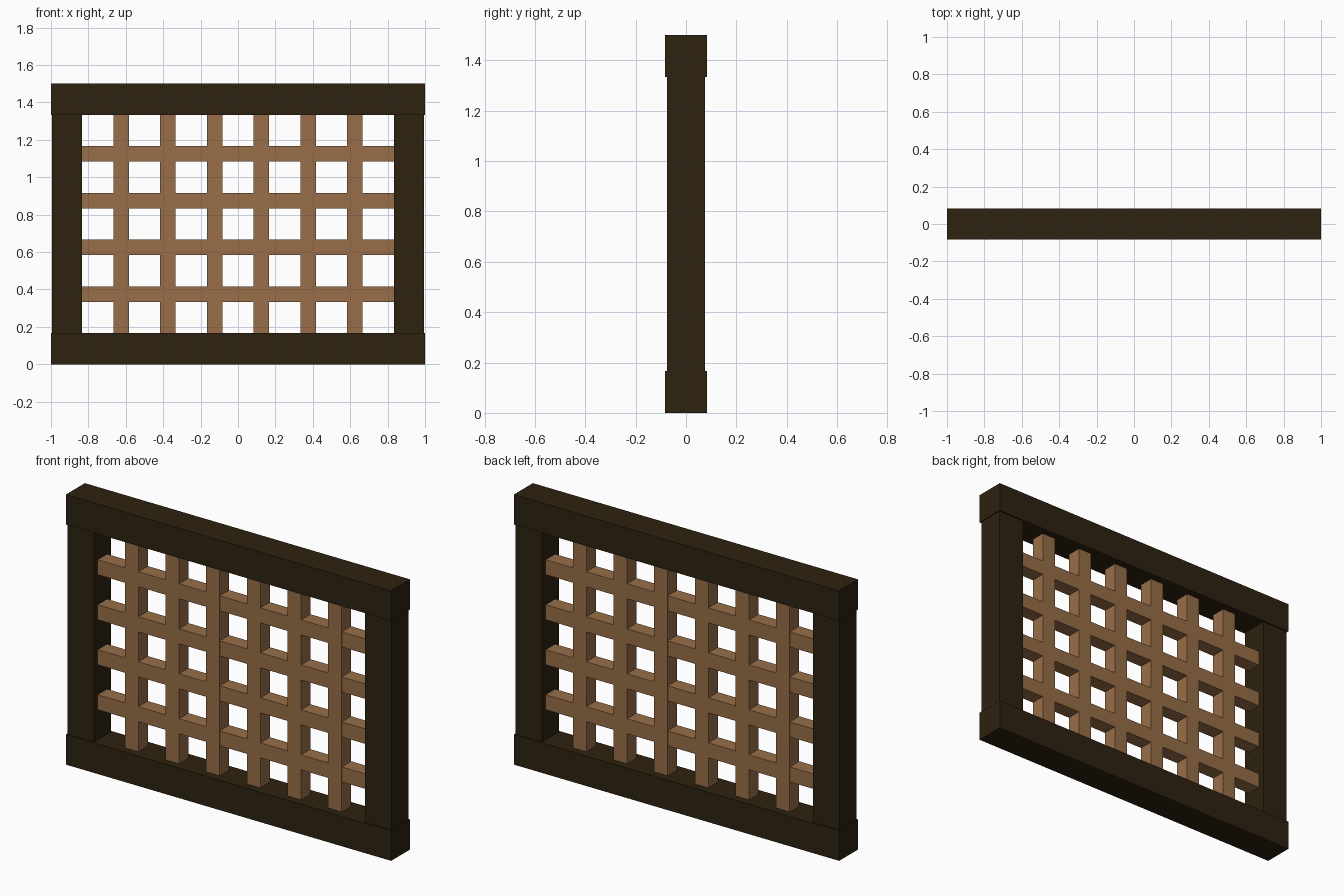
import bpy

if "Cube" in bpy.data.objects:
    bpy.data.objects.remove(bpy.data.objects["Cube"])


def material(name, rgb):
    m = bpy.data.materials.new(name)
    m.diffuse_color = (*rgb, 1.0)
    m.use_nodes = True
    m.node_tree.nodes["Principled BSDF"].inputs["Base Color"].default_value = m.diffuse_color
    return m


DARK = material("dark_wood", (0.027, 0.016, 0.0050))
LIGHT = material("light_wood", (0.314, 0.156, 0.065))


def box(name, center, size, mat):
    bpy.ops.mesh.primitive_cube_add(size=1, location=center)
    ob = bpy.context.object
    ob.name = name
    ob.scale = size
    bpy.ops.object.transform_apply(location=False, rotation=False, scale=True)
    ob.data.materials.append(mat)
    return ob


HEIGHT, BEAM = 1.5, 1 / 6      # overall height, frame beam thickness
BAR = BEAM / 2                 # lattice bar thickness

# Top and bottom rails span the full width
box("bottom_rail", (0, 0, BEAM / 2), (2, BEAM, BEAM), DARK)
box("top_rail", (0, 0, HEIGHT - BEAM / 2), (2, BEAM, BEAM), DARK)

# Side posts, slightly thinner than the rails
inner, outer = 1 - BEAM, 0.995
for side, label in ((-1, "left"), (1, "right")):
    box(label + "_post", (side * (inner + outer) / 2, 0, HEIGHT / 2),
        (outer - inner, 0.15, HEIGHT - 2 * BEAM), DARK)

# Upright lattice bars between the rails
for i in range(6):
    box(f"upright_bar_{i + 1}", (-0.625 + 0.25 * i, 0, HEIGHT / 2),
        (BAR, BAR, HEIGHT - 2 * BEAM), LIGHT)

# Level lattice bars between the posts, a hair thinner to avoid coplanar faces
for i in range(4):
    box(f"level_bar_{i + 1}", (0, 0, 0.375 + 0.25 * i),
        (2 * inner, BAR - 0.001, BAR), LIGHT)
